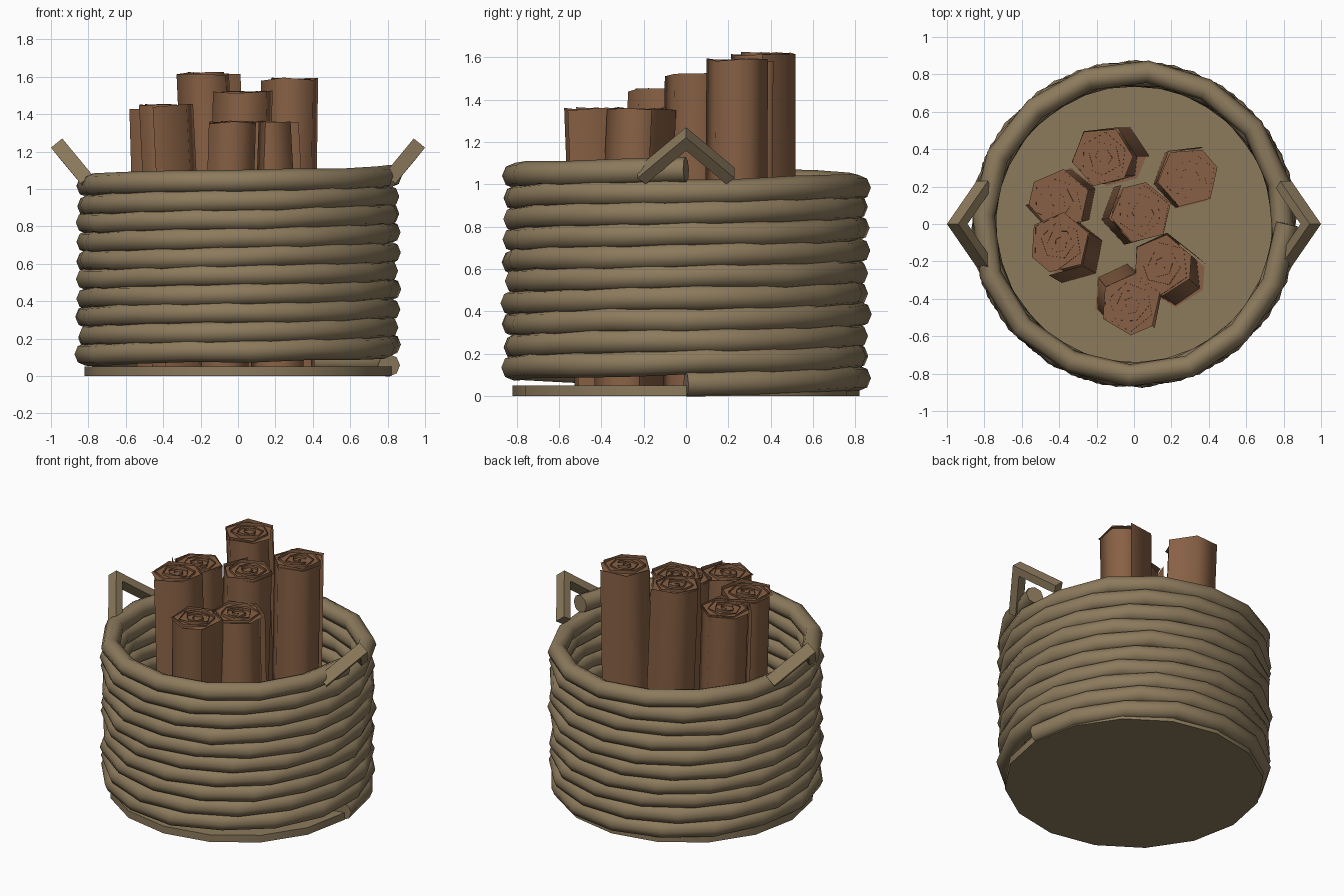
import bpy, bmesh, math, random
from mathutils import Vector

if "Cube" in bpy.data.objects:
    bpy.data.objects.remove(bpy.data.objects["Cube"])

random.seed(4)


def material(name, rgb):
    m = bpy.data.materials.new(name)
    m.diffuse_color = (*rgb, 1)
    m.use_nodes = True
    m.node_tree.nodes["Principled BSDF"].inputs["Base Color"].default_value = m.diffuse_color
    return m


WICKER = material("wicker tan", (0.262, 0.195, 0.108))
PAPER = material("parchment brown", (0.245, 0.118, 0.058))


def finish(name, bm, mat, angle=40):
    me = bpy.data.meshes.new(name)
    bm.to_mesh(me)
    bm.free()
    ob = bpy.data.objects.new(name, me)
    bpy.context.collection.objects.link(ob)
    me.materials.append(mat)
    bpy.ops.object.select_all(action='DESELECT')
    ob.select_set(True)
    bpy.context.view_layer.objects.active = ob
    bpy.ops.object.shade_smooth_by_angle(angle=math.radians(angle))
    return ob


def sweep(name, path, sides, half_w, half_h, n, mat, turn=0.0):
    """Closed tube along path; sides gives the width direction at each point."""
    bm = bmesh.new()
    rings = []
    for i, p in enumerate(path):
        a, b = path[max(i - 1, 0)], path[min(i + 1, len(path) - 1)]
        t = (b - a).normalized()
        seg = (b - p if i == 0 else p - a).normalized()
        miter = 1 / max(t.dot(seg), 0.5)
        s = (sides[i] - t * sides[i].dot(t)).normalized()
        u = t.cross(s)
        rings.append([bm.verts.new(p + s * half_w * math.cos(turn + k * math.tau / n)
                                   + u * half_h * miter * math.sin(turn + k * math.tau / n))
                      for k in range(n)])
    for r, q in zip(rings, rings[1:]):
        for k in range(n):
            bm.faces.new((r[k], r[(k + 1) % n], q[(k + 1) % n], q[k]))
    bm.faces.new(rings[0])
    bm.faces.new(rings[-1])
    bmesh.ops.recalc_face_normals(bm, faces=bm.faces)
    return finish(name, bm, mat, 50)


# Basket wall: one thick rope coiled upward, slightly uneven
TURNS, STEPS = 10, 157
path, radial = [], []
for i in range(STEPS + 1):
    f = i / STEPS
    a = f * TURNS * math.tau
    d = Vector((math.cos(a), math.sin(a), 0))
    r = 0.812 + random.uniform(-0.008, 0.006)
    path.append(d * r + Vector((0, 0, 0.062 + 1.003 * f + random.uniform(-0.006, 0.006))))
    radial.append(d)
sweep("basket_coil", path, radial, 0.06, 0.06, 8, WICKER)

# Basket floor
bm = bmesh.new()
bmesh.ops.create_cone(bm, cap_ends=True, segments=16, radius1=0.82, radius2=0.82, depth=0.05)
bmesh.ops.translate(bm, verts=bm.verts, vec=(0, 0, 0.025))
finish("basket_floor", bm, WICKER)

# Pointed side handles
for sx, label in ((1, "right"), (-1, "left")):
    pts = [Vector((sx * x, y, z)) for x, y, z in
           ((0.80, -0.21, 1.04), (0.945, 0, 1.215), (0.80, 0.21, 1.04))]
    n = Vector((sx * 0.78, 0, -0.63))
    sweep(label + "_handle", pts, [n] * 3, 0.055, 0.038, 4, WICKER, math.pi / 4)


def scroll(name, top, base, spin):
    """Loosely rolled sheet with a ragged upper edge."""
    bm = bmesh.new()
    top, base = Vector(top), Vector((*base, 0.05))
    per, turns = 5.7, 4
    count = int(per * turns)
    rows = []
    for i in range(count + 1):
        f = i / count
        a = spin + i * math.tau / per
        r = 0.183 * (1 - f) + 0.02 * f
        if i > per:
            r *= random.uniform(0.9, 1.05)
        off = Vector((math.cos(a) * r, math.sin(a) * r, 0))
        lift = Vector((0, 0, random.uniform(-0.012, 0.006)))
        rows.append((bm.verts.new(base + off), bm.verts.new(top + off + lift)))
    for p, q in zip(rows, rows[1:]):
        bm.faces.new((p[0], q[0], q[1], p[1]))
    # caps that fill the gaps between the wraps
    for centre, dz, flip in ((top, -0.018, 1), (base, 0.005, -1)):
        cap = [bm.verts.new(centre + Vector((math.cos(spin + k * math.tau / per) * 0.165,
                                             math.sin(spin + k * math.tau / per) * 0.165, dz)))
               for k in range(6)]
        bm.faces.new(cap[::flip])
    return finish(name, bm, PAPER, 75)


# Rolled scrolls: top centre, base centre
SCROLLS = [((-0.17, 0.36, 1.62), (-0.10, 0.36)),
           ((0.29, 0.25, 1.59), (0.27, 0.24)),
           ((0.04, 0.06, 1.52), (0.00, 0.05)),
           ((-0.40, 0.13, 1.43), (-0.36, 0.14)),
           ((-0.40, -0.10, 1.45), (-0.33, -0.14)),
           ((-0.02, -0.43, 1.36), (-0.06, -0.38)),
           ((0.15, -0.22, 1.36), (0.22, -0.28))]
for i, (t, b) in enumerate(SCROLLS):
    scroll("scroll_%d" % (i + 1), t, b, i * 1.1)
